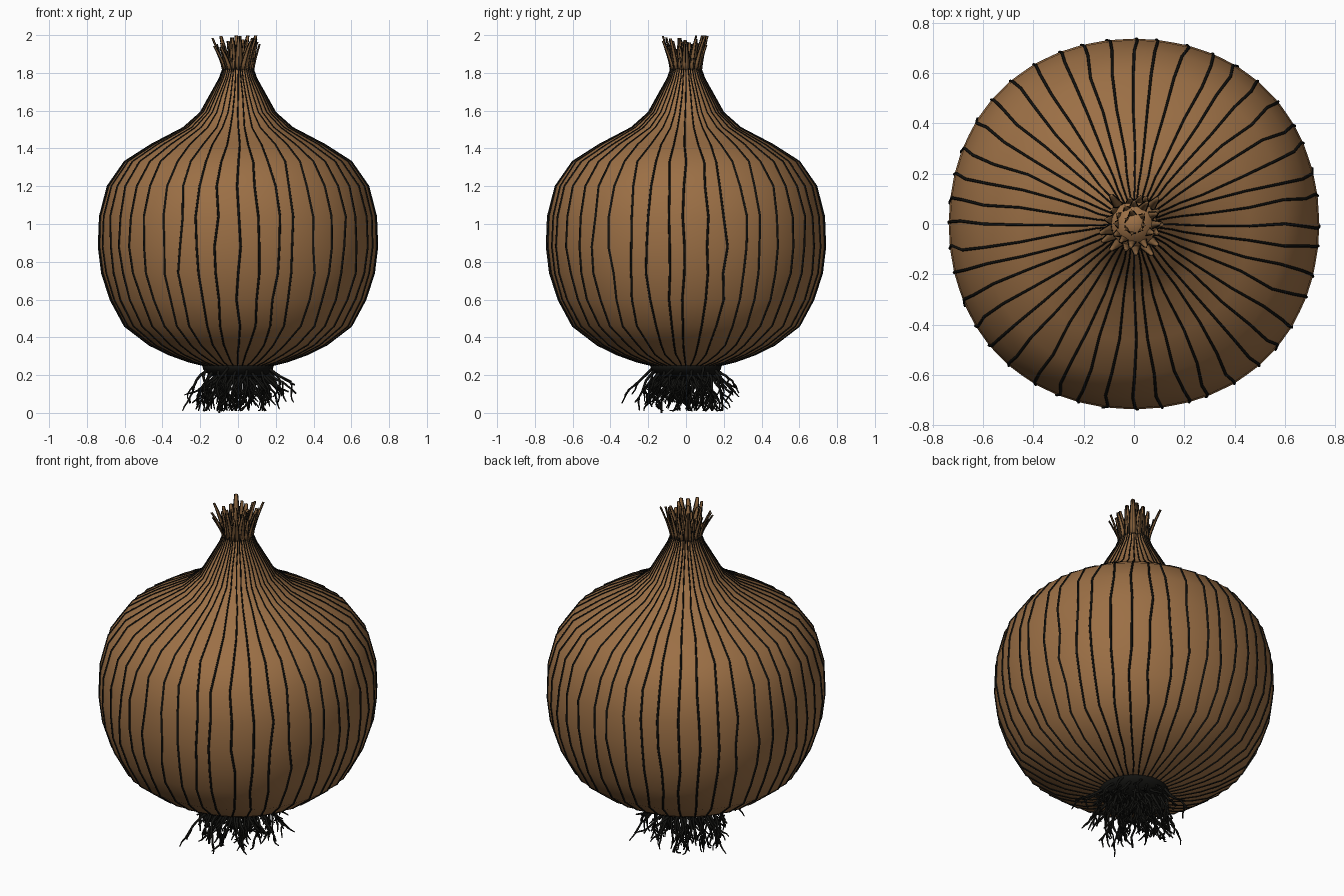
import bpy, bmesh, math, random
from mathutils import Vector

if "Cube" in bpy.data.objects:
    bpy.data.objects.remove(bpy.data.objects["Cube"])

random.seed(7)


def material(name, rgb):
    m = bpy.data.materials.new(name)
    m.diffuse_color = (*rgb, 1)
    m.use_nodes = True
    m.node_tree.nodes["Principled BSDF"].inputs["Base Color"].default_value = m.diffuse_color
    return m


brown = material("brown_skin", (0.33, 0.16, 0.06))
dark_brown = material("dry_brown", (0.24, 0.12, 0.045))
black = material("dark_fibre", (0.006, 0.006, 0.005))


def mesh_object(name, bm, mat):
    bmesh.ops.recalc_face_normals(bm, faces=bm.faces)
    me = bpy.data.meshes.new(name)
    bm.to_mesh(me)
    bm.free()
    ob = bpy.data.objects.new(name, me)
    bpy.context.collection.objects.link(ob)
    me.materials.append(mat)
    for p in me.polygons:
        p.use_smooth = True
    return ob


def fibres(name, paths, mat):
    """Tubes along lists of (point, radius), as one mesh."""
    cu = bpy.data.curves.new(name, 'CURVE')
    cu.dimensions = '3D'
    cu.bevel_depth = 1.0
    cu.bevel_resolution = 1
    cu.use_fill_caps = True
    for path in paths:
        sp = cu.splines.new('POLY')
        sp.points.add(len(path) - 1)
        for pt, (co, r) in zip(sp.points, path):
            pt.co = (*co, 1)
            pt.radius = r
    cu.materials.append(mat)
    ob = bpy.data.objects.new(name, cu)
    bpy.context.collection.objects.link(ob)
    bpy.ops.object.select_all(action='DESELECT')
    ob.select_set(True)
    bpy.context.view_layer.objects.active = ob
    bpy.ops.object.convert(target='MESH')


# Bulb skin: lathed profile, slightly squarish, with wavering columns
PROFILE = [(0.18, 0.25), (0.26, 0.27), (0.37, 0.31), (0.47, 0.36), (0.60, 0.46),
           (0.675, 0.60), (0.72, 0.74), (0.737, 0.88), (0.731, 1.04), (0.69, 1.20),
           (0.60, 1.33), (0.46, 1.42), (0.29, 1.51), (0.20, 1.59), (0.15, 1.68),
           (0.10, 1.77), (0.078, 1.83), (0.09, 1.88)]
VEINS = 44
STEP = 2 * math.pi / VEINS
drift = [0.0] * VEINS
rings = []
for r, z in PROFILE:
    drift = [0.5 * d + random.uniform(-0.022, 0.022) for d in drift]
    ang = [i * STEP + drift[i] for i in range(VEINS)]
    ring = []
    for i in range(VEINS):
        nxt = ang[(i + 1) % VEINS] + (2 * math.pi if i == VEINS - 1 else 0)
        for a, bulge in ((ang[i], 1.0), ((ang[i] + nxt) / 2, 0.998)):
            q = r * bulge * (1.01 - 0.01 * math.cos(4 * a))
            ring.append(Vector((q * math.cos(a), q * math.sin(a), z)))
    rings.append(ring)

bm = bmesh.new()
grid = [[bm.verts.new(co) for co in ring] for ring in rings]
n = VEINS * 2
for lo, hi in zip(grid, grid[1:]):
    for i in range(n):
        j = (i + 1) % n
        bm.faces.new((lo[i], lo[j], hi[j], hi[i]))
bm.faces.new(grid[0])
bm.faces.new(grid[-1])
mesh_object("bulb_skin", bm, brown)

# Dark veins running along every second column
fibres("skin_veins", [[(ring[2 * i], 0.0025 + 0.0035 * r / 0.737)
                       for ring, (r, z) in zip(rings, PROFILE)]
                      for i in range(VEINS)], black)

# Frayed dry tuft at the neck: curled blades in three layers, with dark edges
bm = bmesh.new()
edges = []
for base_r, tip_r, count in ((0.078, 0.125, 17), (0.055, 0.085, 12), (0.03, 0.045, 7)):
    for i in range(count):
        a = 2 * math.pi * (i + random.uniform(-0.25, 0.25)) / count
        tip = tip_r * random.uniform(0.8, 1.2)
        top = 1.998 if i == 2 else random.uniform(1.92, 1.995)
        twist = random.uniform(-0.12, 0.12)
        width = 0.021 * (0.7 + 0.3 * base_r / 0.078)
        rows = []
        for k, w in enumerate((1.0, 1.0, 0.85, 0.65, 0.4)):
            t = k / 4
            rad = base_r + (tip - base_r) * t ** 1.3
            z = 1.81 + (top - 1.81) * t
            c, s = math.cos(a + twist * t), math.sin(a + twist * t)
            row = []
            for u, off in ((-1, 0), (0, 0.006), (1, 0), (0, -0.003)):
                x = rad + off
                y = u * width * w
                row.append(bm.verts.new((x * c - y * s, x * s + y * c, z)))
            rows.append(row)
        for lo, hi in zip(rows, rows[1:]):
            for u in range(4):
                v = (u + 1) % 4
                bm.faces.new((lo[u], lo[v], hi[v], hi[u]))
        bm.faces.new(rows[0])
        bm.faces.new(rows[-1])
        for side in (0, 1, 2):
            edges.append([(r[side].co.copy(), 0.002) for r in rows])
mesh_object("neck_tuft", bm, dark_brown)
fibres("tuft_edges", edges, black)

# Root plate: shallow dark dome under the bulb
bm = bmesh.new()
bmesh.ops.create_uvsphere(bm, u_segments=32, v_segments=12, radius=1)
for v in bm.verts:
    v.co = (v.co.x * 0.19, v.co.y * 0.19,
            0.25 + v.co.z * (0.08 if v.co.z < 0 else 0.012))
mesh_object("root_plate", bm, black)

# Roots: wriggling fibres that droop outwards and fork
roots = []


def grow(p, d, length, radius, steps, fork):
    path = [(p.copy(), radius)]
    for k in range(steps):
        d = d + Vector((random.uniform(-.5, .5), random.uniform(-.5, .5),
                        random.uniform(-.45, .15)))
        d.normalize()
        p = p + d * length / steps
        p.z = max(p.z, 0.012)
        path.append((p.copy(), radius * (1 - 0.5 * (k + 1) / steps)))
        if fork and k in (2, 4):
            side = d + Vector((random.uniform(-1, 1), random.uniform(-1, 1), -0.2))
            grow(p, side.normalized(), length * 0.4, radius * 0.7, 3, False)
    roots.append(path)


for i in range(85):
    a = i * 2.39996
    f = math.sqrt((i + 0.5) / 85)
    r = 0.18 * f
    start = Vector((r * math.cos(a), r * math.sin(a),
                    0.25 - 0.075 * math.sqrt(max(0, 1 - f * f))))
    out = Vector((math.cos(a) * f * 0.9, math.sin(a) * f * 0.9, -0.75)).normalized()
    grow(start, out, random.uniform(0.13, 0.23) * (0.7 + 0.3 * f), 0.0085, 6, True)
# one long root that touches the ground
roots.append([(Vector(c), 0.006) for c in
              ((-0.09, -0.1, 0.19), (-0.11, -0.12, 0.12), (-0.09, -0.13, 0.06), (-0.1, -0.13, 0.0))])
fibres("roots", roots, black)
